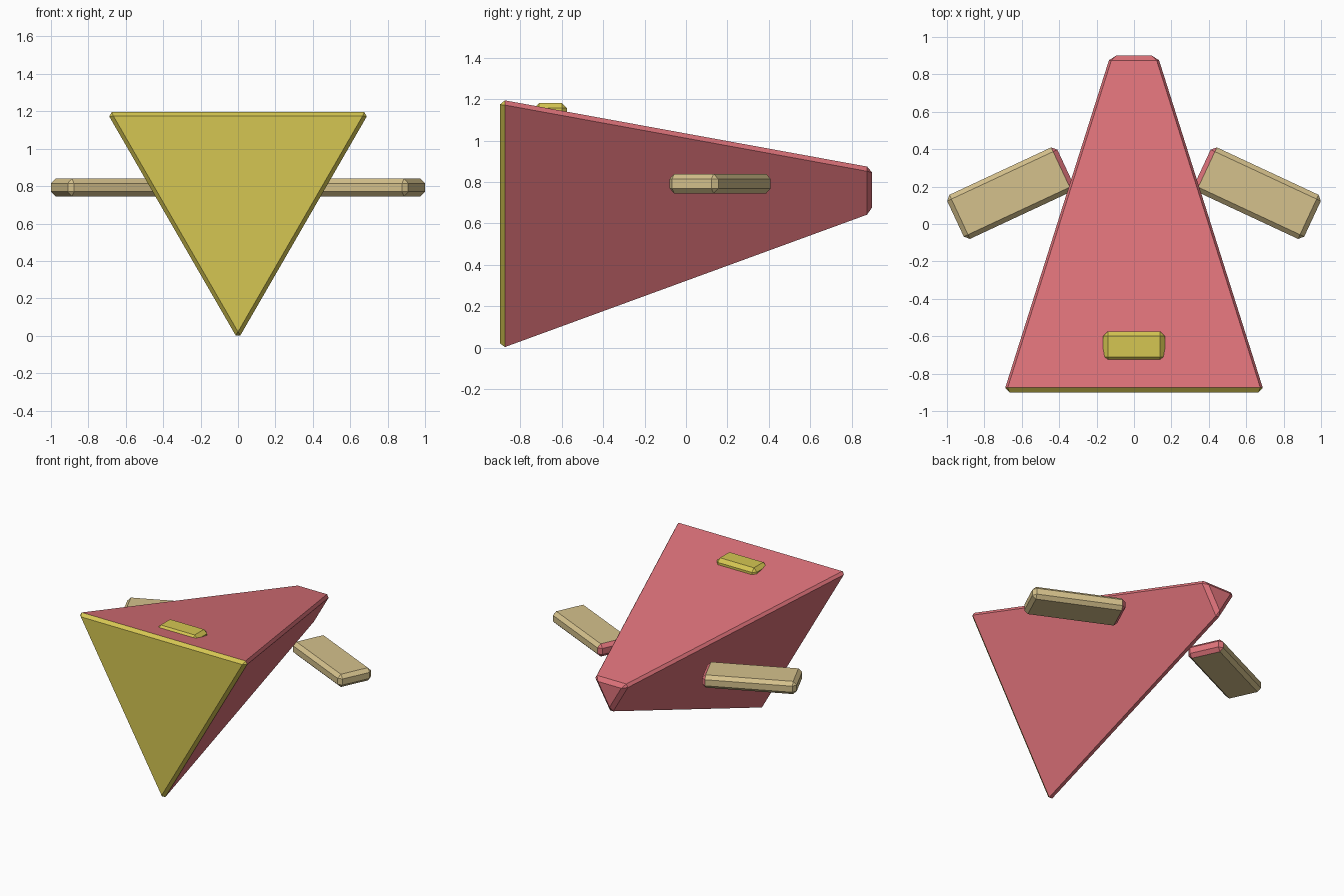
import bpy
import bmesh
from math import sin, cos, pi, radians
from mathutils import Matrix

if "Cube" in bpy.data.objects:
    bpy.data.objects.remove(bpy.data.objects["Cube"], do_unlink=True)

BEVEL = 0.025


def material(name, rgb):
    mat = bpy.data.materials.new(name)
    mat.use_nodes = True
    colour = (*rgb, 1.0)
    mat.diffuse_color = colour
    mat.node_tree.nodes["Principled BSDF"].inputs["Base Color"].default_value = colour
    return mat


red = material("coral red", (0.73, 0.17, 0.195))
yellow = material("mustard yellow", (0.665, 0.565, 0.084))
tan = material("sand tan", (0.665, 0.533, 0.262))


def finish(name, bm, mats, rule=None):
    """Chamfer every edge, colour faces by their normal and make the object."""
    bmesh.ops.recalc_face_normals(bm, faces=bm.faces)
    bmesh.ops.bevel(bm, geom=bm.edges[:], offset=BEVEL, offset_type='OFFSET',
                    segments=1, affect='EDGES', clamp_overlap=True)
    bm.normal_update()
    for face in bm.faces:
        face.material_index = 1 if rule and rule(face.normal) else 0
    mesh = bpy.data.meshes.new(name)
    bm.to_mesh(mesh)
    bm.free()
    for mat in mats:
        mesh.materials.append(mat)
    obj = bpy.data.objects.new(name, mesh)
    bpy.context.collection.objects.link(obj)
    return obj


def box(size):
    bm = bmesh.new()
    bmesh.ops.create_cube(bm, size=1, matrix=Matrix.Diagonal((*size, 1)))
    return bm


# Body: tapering three-sided prism, point down, with a yellow front
bm = bmesh.new()
front, back = [
    [bm.verts.new((r * sin(k * 2 * pi / 3), y, 0.79 - r * cos(k * 2 * pi / 3)))
     for k in range(3)]
    for y, r in ((-0.9, 0.819), (0.9, 0.161))]
bm.faces.new(front)
bm.faces.new(back)
for k in range(3):
    n = (k + 1) % 3
    bm.faces.new((front[k], front[n], back[n], back[k]))
finish("body", bm, (red, yellow), lambda n: n.y < -0.4)

# Swept side fins with red inner ends
for side, name in ((1, "left_fin"), (-1, "right_fin")):
    fin = finish(name, box((0.65, 0.26, 0.095)), (tan, red),
                 lambda n, s=side: n.x * s < -0.5)
    fin.location = (side * 0.66, 0.165, 0.7925)
    fin.rotation_euler.z = -side * radians(25)

# Small block set into the top
block = finish("top_block", box((0.33, 0.16, 0.08)), (yellow,))
block.location = (0, -0.655, 1.142)
